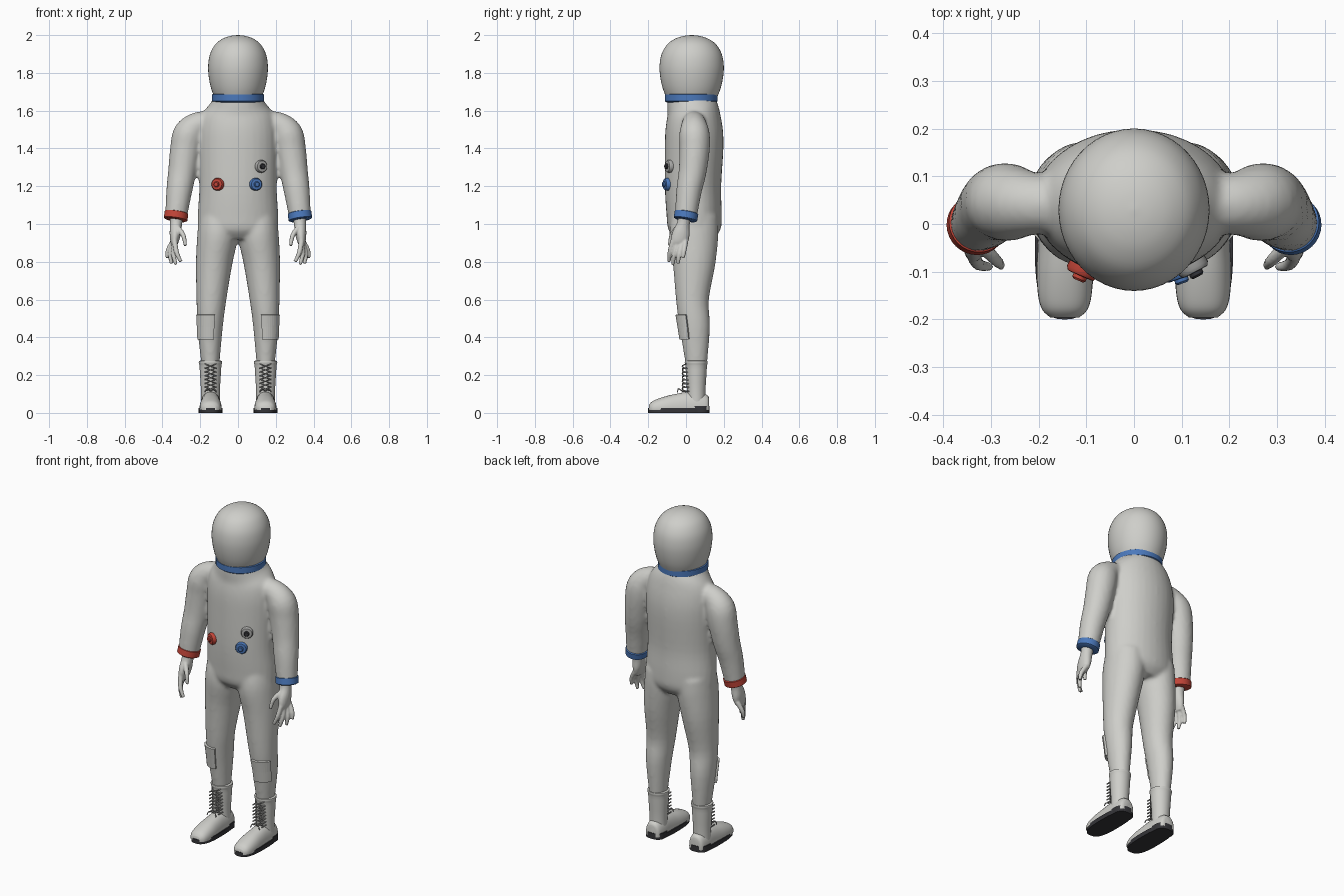
import bpy, bmesh, math
from mathutils import Vector

if "Cube" in bpy.data.objects:
    bpy.data.objects.remove(bpy.data.objects["Cube"])

Y, Z = Vector((0, 1, 0)), Vector((0, 0, 1))


def material(name, rgb):
    m = bpy.data.materials.new(name)
    m.use_nodes = True
    col = (*rgb, 1)
    m.diffuse_color = col
    m.node_tree.nodes["Principled BSDF"].inputs["Base Color"].default_value = col
    return m


SUIT = material("suit grey", (.62, .62, .59))
BLUE = material("ring blue", (.07, .19, .5))
RED = material("ring red", (.55, .06, .04))
DARK = material("sole charcoal", (.035, .035, .04))
METAL = material("fitting grey", (.4, .4, .39))


def spline(points, steps):
    """Resample (x, y, z, rx, ry) stations with a smooth curve."""
    p = [Vector(q) for q in points]
    if steps == 1:
        return p
    out = []
    for i in range(len(p) - 1):
        a, b, c, d = p[max(i - 1, 0)], p[i], p[i + 1], p[min(i + 2, len(p) - 1)]
        for k in range(steps):
            t = k / steps
            out.append(.5 * (2 * b + (c - a) * t + (2 * a - 5 * b + 4 * c - d) * t ** 2
                             + (3 * b - a - 3 * c + d) * t ** 3))
    return out + [p[-1]]


def loft(bm, points, steps=4, sides=32, ref=Y, power=2, mirror=1, floor=None):
    """Skin a tube through stations; ref keeps the rings from twisting."""
    st = spline(points, steps)
    rings = []
    for i, s in enumerate(st):
        t = (st[min(i + 1, len(st) - 1)] - st[max(i - 1, 0)]).to_3d()
        t.normalize()
        u = ref.cross(t).normalized()
        v = t.cross(u)
        ring = []
        for k in range(sides):
            a = math.tau * k / sides
            c, d = math.cos(a), math.sin(a)
            c = math.copysign(abs(c) ** (2 / power), c)
            d = math.copysign(abs(d) ** (2 / power), d)
            co = s.to_3d() + u * c * s[3] + v * d * s[4]
            co.x *= mirror
            if floor is not None:
                co.z = max(co.z, floor)
            ring.append(bm.verts.new(co))
        rings.append(ring)
    for a, b in zip(rings, rings[1:]):
        for k in range(sides):
            n = (k + 1) % sides
            bm.faces.new((a[k], a[n], b[n], b[k]))
    bm.faces.new(rings[0])
    bm.faces.new(rings[-1])


def finish(name, bm, mat, voxel=0, smooth=0, thick=0):
    if not thick:
        bmesh.ops.recalc_face_normals(bm, faces=bm.faces)
    me = bpy.data.meshes.new(name)
    bm.to_mesh(me)
    bm.free()
    me.materials.append(mat)
    ob = bpy.data.objects.new(name, me)
    bpy.context.collection.objects.link(ob)
    bpy.ops.object.select_all(action='DESELECT')
    ob.select_set(True)
    bpy.context.view_layer.objects.active = ob
    if voxel:
        r = ob.modifiers.new("fuse", 'REMESH')
        r.mode, r.voxel_size, r.use_smooth_shade = 'VOXEL', voxel, True
        ob.modifiers.new("soften", 'SMOOTH').iterations = smooth
    elif thick:
        s = ob.modifiers.new("thickness", 'SOLIDIFY')
        s.thickness, s.offset = thick, 0
    else:
        bpy.ops.object.shade_smooth_by_angle(angle=math.radians(40))
    return ob


def part(name, mat, points, **kw):
    bm = bmesh.new()
    loft(bm, points, **kw)
    return finish(name, bm, mat)


# Suit: torso, arms and legs fused into one soft skin
torso = [(0, .045, .92, .15, .1), (0, .045, .97, .208, .138), (0, .043, 1.05, .213, .146),
         (0, .037, 1.2, .205, .149), (0, .043, 1.4, .21, .155), (0, .043, 1.5, .208, .152),
         (0, .04, 1.58, .19, .14), (0, .03, 1.64, .145, .13), (0, .028, 1.68, .125, .125)]
leg = [(.105, .05, 1.05, .1, .12), (.107, .042, .95, .108, .13), (.126, .043, .8, .097, .114),
       (.141, .034, .6, .079, .087), (.148, .047, .45, .067, .08), (.146, .055, .25, .047, .056)]
arm = [(.1, .04, 1.535, .06, .06), (.2, .042, 1.53, .066, .064), (.258, .045, 1.48, .083, .08),
       (.277, .046, 1.4, .082, .08), (.295, .035, 1.28, .075, .074),
       (.312, .015, 1.17, .068, .067), (.328, 0, 1.04, .058, .058)]
bm = bmesh.new()
loft(bm, torso)
for s in (1, -1):
    loft(bm, leg, mirror=s)
    loft(bm, arm, mirror=s)
finish("suit", bm, SUIT, voxel=.011, smooth=5)

# Helmet and neck ring
dome = [(1.67, .125), (1.72, .143), (1.78, .155), (1.84, .158), (1.9, .148),
        (1.95, .121), (1.98, .083), (1.995, .042), (2, .003)]
part("helmet", SUIT, [(0, .03, z, r, r * 1.075) for z, r in dome], sides=48)
collar = [(1.643, .128), (1.65, .138), (1.685, .138), (1.692, .128)]
part("neck_ring", BLUE, [(0, .028, z, r, r + .002) for z, r in collar], steps=1, sides=48)

# Chest fittings, each facing out from the torso
for name, x, z, mat in (("red_fitting", -.105, 1.21, RED), ("blue_fitting", .092, 1.21, BLUE),
                        ("grey_fitting", .12, 1.305, METAL)):
    y = .038 - .15 * math.sqrt(1 - (x / .206) ** 2)
    out = Vector((x / .206 ** 2, (y - .038) / .15 ** 2, 0)).normalized()

    def stack(rings):
        return [(x + out.x * d, y + out.y * d, z, r, r) for d, r in rings]
    part(name, mat, stack([(-.02, .032), (.01, .034), (.018, .029), (.019, .024)]),
         steps=1, sides=24, ref=Z)
    part(name + "_plug", DARK if mat is METAL else mat,
         stack([(0, .015), (.026, .015), (.03, .011)]), steps=1, sides=12, ref=Z)

# Fingers as base, knuckle and tip; the last one is the thumb
fingers = [((.336, -.068, .91), (.325, -.085, .85), (.302, -.09, .8)),
           ((.338, -.045, .9), (.342, -.062, .84), (.328, -.07, .785)),
           ((.34, -.022, .9), (.358, -.036, .84), (.352, -.042, .79)),
           ((.342, -.002, .91), (.37, -.01, .86), (.375, -.016, .82)),
           ((.32, -.045, .98), (.29, -.075, .94), (.278, -.088, .885))]
palm = [(.326, -.005, 1.05, .036, .036), (.328, -.014, 1, .032, .034),
        (.332, -.026, .95, .03, .046), (.336, -.035, .91, .023, .046),
        (.336, -.036, .885, .014, .036)]

for side, s in (("left", 1), ("right", -1)):
    # Wrist cuff
    cuff = [(-.022, .055), (-.017, .063), (.017, .063), (.022, .055)]
    part(side + "_cuff", BLUE if s > 0 else RED,
         [(.328 + .15 * d, -.17 * d, 1.043 - d, r, r) for d, r in cuff],
         steps=1, mirror=s)

    # Hand
    bm = bmesh.new()
    loft(bm, palm, mirror=s, sides=20)
    for f in fingers:
        loft(bm, [(*c, r, r) for c, r in zip(f, (.015, .013, .009))], mirror=s, sides=10)
    finish(side + "_hand", bm, SUIT, voxel=.005, smooth=2)

    # Shin pocket wrapped around the front and outside of the leg
    bm = bmesh.new()
    rows = []
    for z, cx, cy, rx, ry in ((.52, .144, .04, .08, .09), (.455, .147, .047, .073, .086),
                              (.39, .148, .05, .069, .079)):
        angles = [math.radians(-106 + 8 * k) for k in range(11)]
        rows.append([bm.verts.new((s * (cx + rx * math.cos(a)), cy + ry * math.sin(a), z))
                     for a in angles])
    for a, b in zip(rows, rows[1:]):
        for k in range(10):
            quad = (a[k], b[k], b[k + 1], a[k + 1])
            bm.faces.new(quad if s > 0 else quad[::-1])
    finish(side + "_shin_pocket", bm, SUIT, thick=.012)

    # Boot: shaft, shoe and sole
    shaft = [(.05, .05), (.12, .05), (.2, .055), (.25, .058), (.262, .061), (.274, .061), (.277, .05)]
    part(side + "_boot_shaft", SUIT, [(.146, .054, z, r, r - .001) for z, r in shaft],
         steps=2, mirror=s)
    shoe = [(.122, .03, .06), (.11, .046, .075), (.06, .054, .092), (0, .055, .09),
            (-.05, .057, .081), (-.1, .059, .07), (-.15, .056, .054), (-.18, .047, .04),
            (-.196, .03, .022)]
    part(side + "_shoe", SUIT, [(.145, y, .02, w, h) for y, w, h in shoe],
         ref=Z, power=2.3, mirror=s, floor=.015)
    part(side + "_sole", DARK, [(.145, -.038, z, .063, .162) for z in (0, .026)],
         steps=1, power=2.8, sides=48, mirror=s)
    part(side + "_heel", DARK, [(.145, .07, z, .057, .055) for z in (0, .036)],
         steps=1, power=2.6, mirror=s)

    # Criss-cross laces with a knot at the bottom
    bm = bmesh.new()
    for k in range(7):
        z = .115 + .02 * k
        for d in (-1, 1):
            ends = [(-.03, .003, 0), (-.015, -.014, .006), (0, -.02, .012),
                    (.015, -.014, .018), (.03, .003, .024)]
            loft(bm, [(.145 + d * x, y, z + h, .003, .003) for x, y, h in ends],
                 steps=2, sides=6, mirror=s, ref=Z)
            loft(bm, [(.145 + d * .03, y, z, .004, .004) for y in (.02, -.022)],
                 steps=1, sides=6, mirror=s, ref=Z)
    for d in (-1, 1):
        loft(bm, [(.145, -.02, .115, .003, .003), (.145 + d * .02, -.04, .128, .003, .003),
                  (.145 + d * .03, -.045, .108, .003, .003)], sides=6, mirror=s, ref=Z)
    finish(side + "_laces", bm, METAL)
